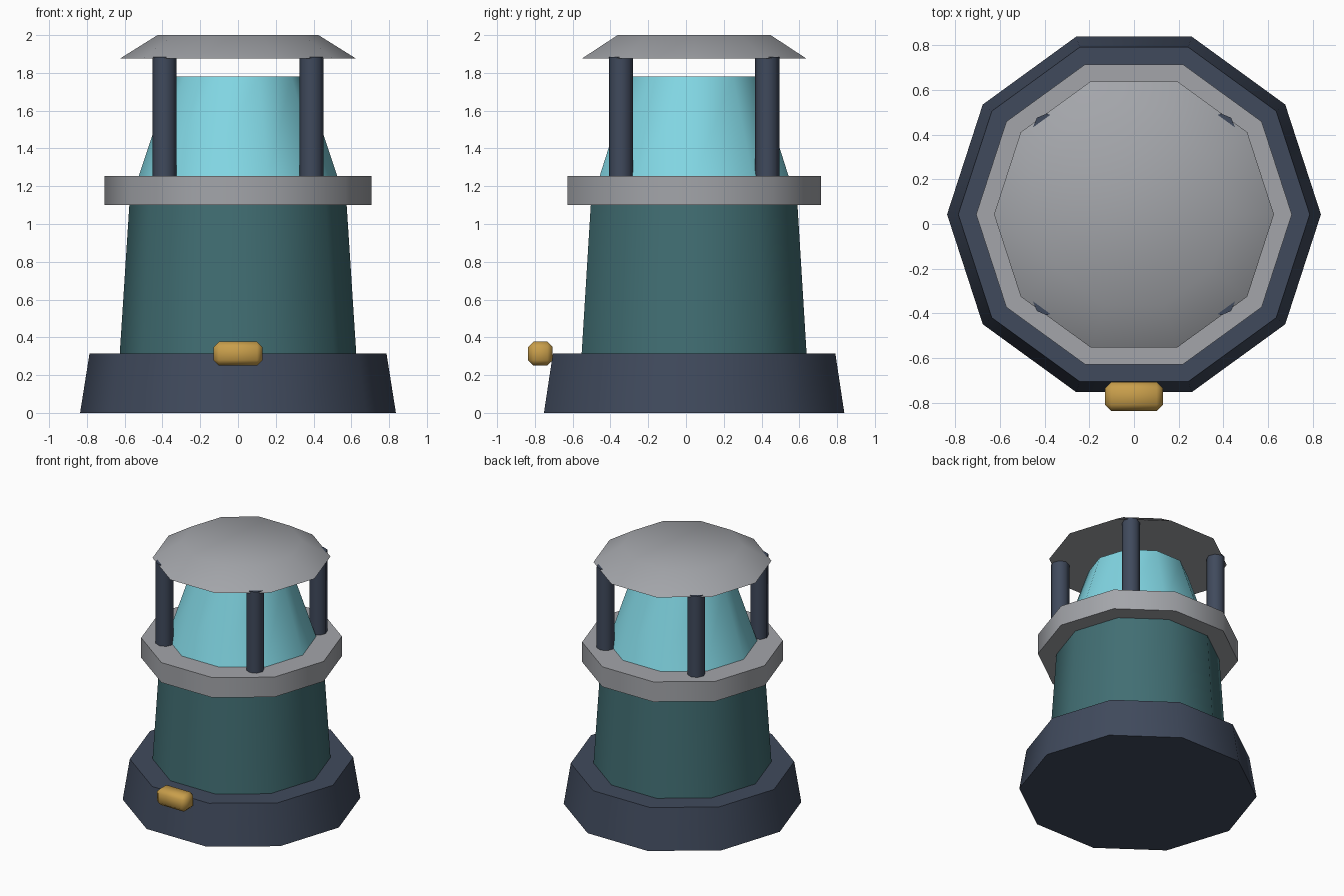
import bpy, bmesh, math

if "Cube" in bpy.data.objects:
    bpy.data.objects.remove(bpy.data.objects["Cube"])

CY = 0.043  # y of the tower axis


def mat(name, rgb):
    m = bpy.data.materials.new(name)
    m.diffuse_color = (*rgb, 1)
    m.use_nodes = True
    m.node_tree.nodes["Principled BSDF"].inputs["Base Color"].default_value = m.diffuse_color
    return m


NAVY = mat("dark slate blue", (0.051, 0.068, 0.108))
GREY = mat("stone grey", (0.366, 0.376, 0.400))
TEAL = mat("deep teal", (0.053, 0.156, 0.171))
CYAN = mat("lantern cyan", (0.223, 0.679, 0.776))
GOLD = mat("brass", (0.578, 0.342, 0.070))


def finish(bm, name, material):
    bmesh.ops.recalc_face_normals(bm, faces=bm.faces[:])
    me = bpy.data.meshes.new(name)
    bm.to_mesh(me)
    bm.free()
    me.materials.append(material)
    for p in me.polygons:
        p.use_smooth = True
    me.set_sharp_from_angle(angle=math.radians(50))
    ob = bpy.data.objects.new(name, me)
    bpy.context.collection.objects.link(ob)
    return ob


def frustum(name, material, r0, r1, z0, z1, x=0, y=CY, sides=10):
    bm = bmesh.new()
    rings = []
    for r, z in ((r0, z0), (r1, z1)):
        rings.append([bm.verts.new((x + r * math.cos(2 * math.pi * i / sides),
                                    y + r * math.sin(2 * math.pi * i / sides), z))
                      for i in range(sides)])
    a, b = rings
    for i in range(sides):
        j = (i + 1) % sides
        bm.faces.new((a[i], a[j], b[j], b[i]))
    bm.faces.new(a[::-1])
    bm.faces.new(b)
    return finish(bm, name, material)


# Tower stack
frustum("base", NAVY, 0.836, 0.786, 0, 0.315)
frustum("tower_body", TEAL, 0.626, 0.574, 0.315, 1.12)
frustum("gallery_ring", GREY, 0.706, 0.706, 1.10, 1.255)
frustum("lantern_glass", CYAN, 0.527, 0.35, 1.25, 1.78)
frustum("roof", GREY, 0.626, 0.426, 1.875, 2.0)

# Roof posts
for i, (sx, sy) in enumerate(((-1, -1), (1, -1), (1, 1), (-1, 1))):
    frustum(f"roof_post_{i + 1}", NAVY, 0.064, 0.064, 1.25, 1.885,
            sx * 0.389, CY + sy * 0.387, sides=8)

# Brass plate block at the front of the base
bm = bmesh.new()
bmesh.ops.create_cube(bm, size=1)
for v in bm.verts:
    v.co = (v.co.x * 0.258, v.co.y * 0.13 - 0.771, v.co.z * 0.126 + 0.314)
bmesh.ops.bevel(bm, geom=bm.edges[:], offset=0.028, segments=1, affect='EDGES')
finish(bm, "front_block", GOLD)
